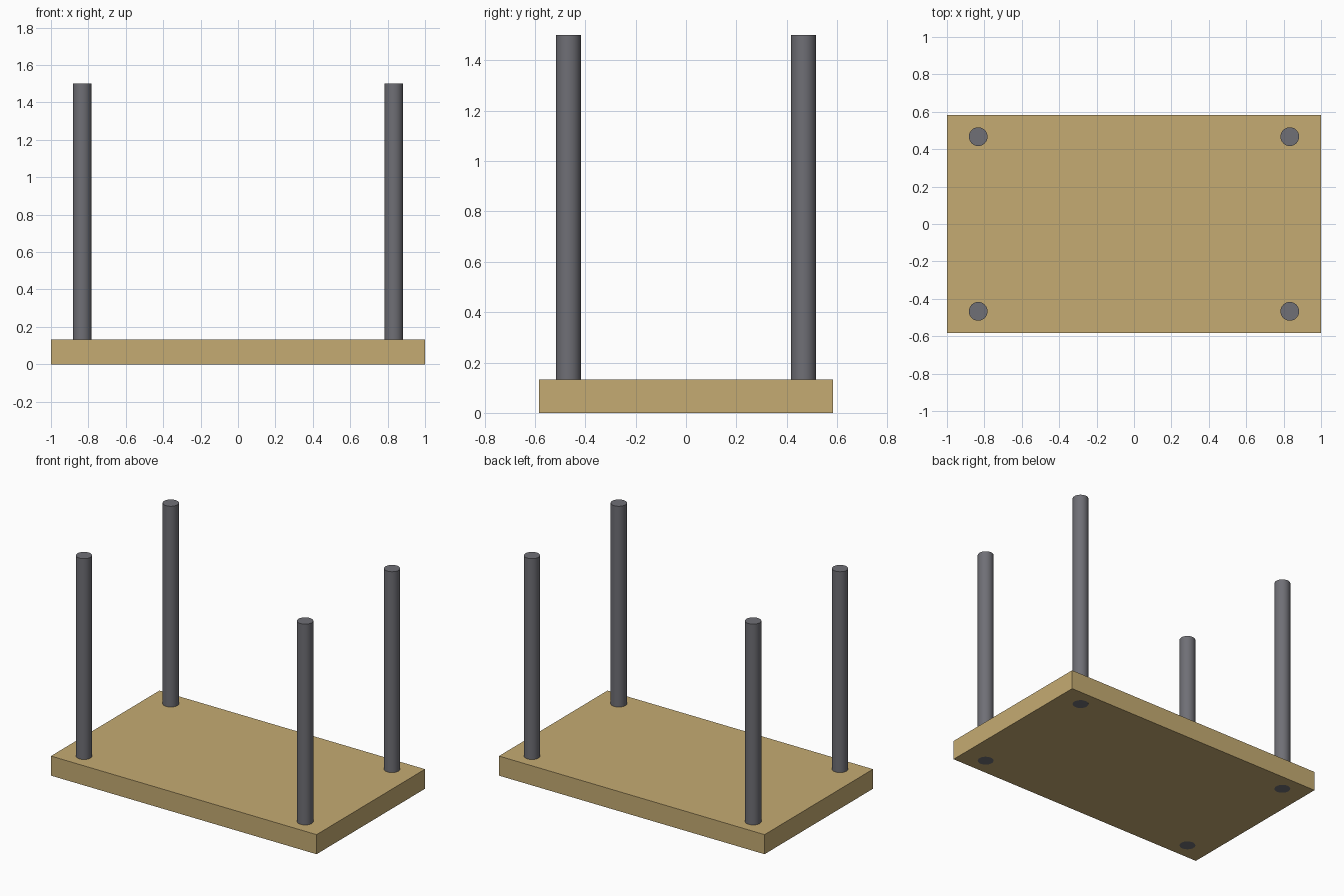
import bpy
import math

if "Cube" in bpy.data.objects:
    bpy.data.objects.remove(bpy.data.objects["Cube"])


def material(name, rgb):
    mat = bpy.data.materials.new(name)
    mat.diffuse_color = (*rgb, 1.0)
    mat.use_nodes = True
    mat.node_tree.nodes["Principled BSDF"].inputs["Base Color"].default_value = mat.diffuse_color
    return mat


wood = material("wood", (0.56, 0.41, 0.17))
metal = material("dark_metal", (0.16, 0.16, 0.18))

# Flat rectangular board
bpy.ops.mesh.primitive_cube_add(size=1, location=(0, 0, 0.0667))
board = bpy.context.object
board.name = "board"
board.scale = (2.0, 1.1667, 0.1333)
bpy.ops.object.transform_apply(location=False, rotation=False, scale=True)
board.data.materials.append(wood)

# Four round legs, running through the board to its underside
HEIGHT = 1.5
for side, x in (("left", -0.833), ("right", 0.833)):
    for end, y in (("front", -0.467), ("back", 0.467)):
        bpy.ops.mesh.primitive_cylinder_add(
            vertices=32, radius=0.05, depth=HEIGHT, location=(x, y, HEIGHT / 2))
        leg = bpy.context.object
        leg.name = f"{end}_{side}_leg"
        leg.data.materials.append(metal)
        bpy.ops.object.shade_smooth_by_angle(angle=math.radians(30))
